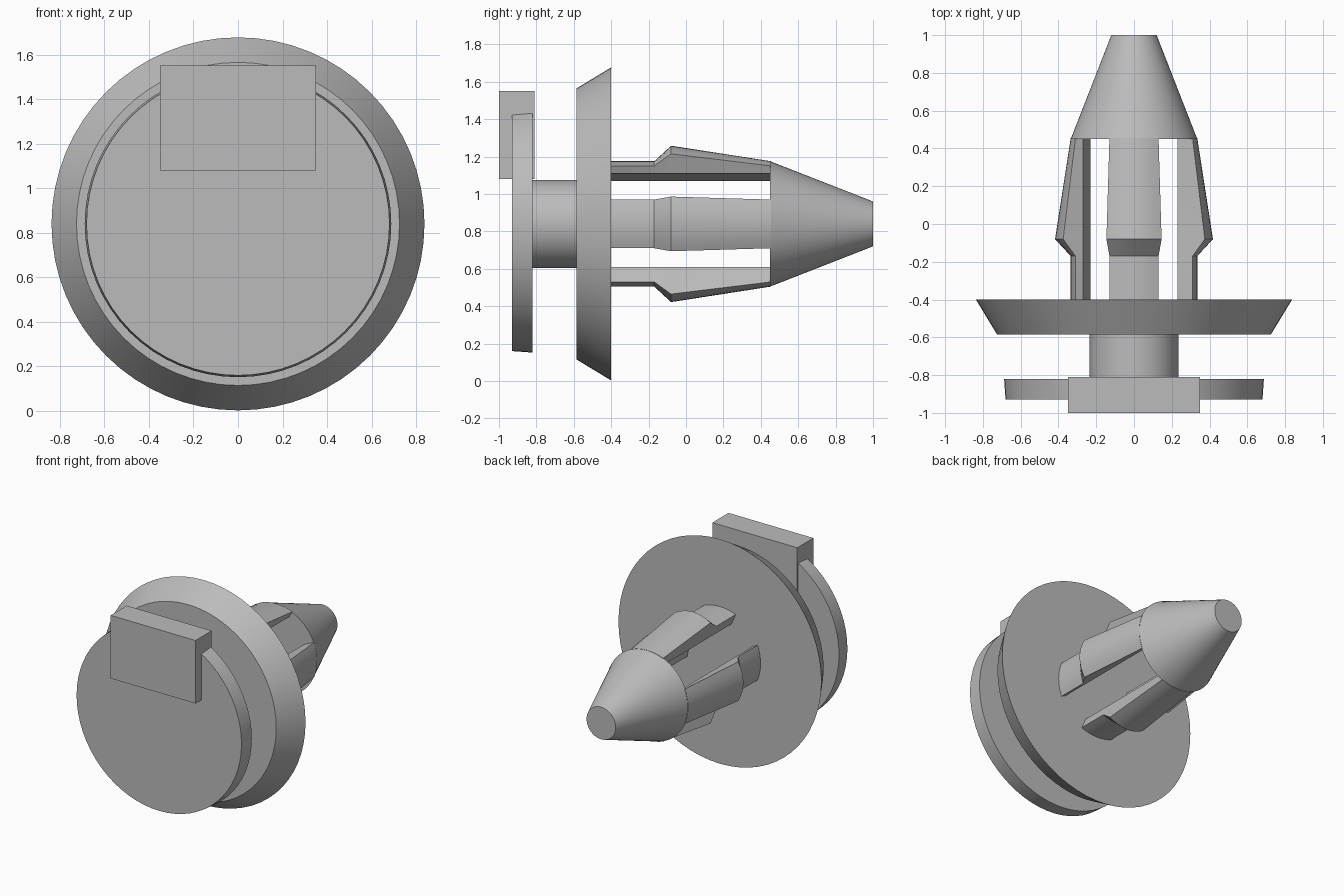
import bpy, math
from mathutils import Matrix, Vector

if "Cube" in bpy.data.objects:
    bpy.data.objects.remove(bpy.data.objects["Cube"])

CZ = 0.84  # height of the main axis

grey = bpy.data.materials.new("grey plastic")
grey.diffuse_color = (0.5, 0.5, 0.5, 1)
grey.use_nodes = True
grey.node_tree.nodes["Principled BSDF"].inputs["Base Color"].default_value = grey.diffuse_color


def make(name, verts, faces, smooth=True):
    me = bpy.data.meshes.new(name)
    me.from_pydata(verts, [], faces)
    me.materials.append(grey)
    ob = bpy.data.objects.new(name, me)
    bpy.context.collection.objects.link(ob)
    bpy.ops.object.select_all(action='DESELECT')
    ob.select_set(True)
    bpy.context.view_layer.objects.active = ob
    bpy.ops.object.mode_set(mode='EDIT')
    bpy.ops.mesh.select_all(action='SELECT')
    bpy.ops.mesh.normals_make_consistent(inside=False)
    bpy.ops.object.mode_set(mode='OBJECT')
    if smooth:
        bpy.ops.object.shade_smooth_by_angle(angle=math.radians(25))
    return ob


def loft(name, rings):
    """Closed solid through rings of equal point count."""
    n = len(rings[0])
    verts = [p for r in rings for p in r]
    faces = [list(range(n)), list(range(len(verts) - n, len(verts)))]
    for i in range(len(rings) - 1):
        for j in range(n):
            k = (j + 1) % n
            faces.append([i * n + j, i * n + k, (i + 1) * n + k, (i + 1) * n + j])
    return make(name, verts, faces)


def turned(name, profile, n=64):
    """Solid of revolution about the y axis from (y, radius) pairs."""
    rings = [[(r * math.cos(2 * math.pi * i / n), y, CZ + r * math.sin(2 * math.pi * i / n))
              for i in range(n)] for y, r in profile]
    return loft(name, rings)


# Turned parts along the axis
turned("head_disc", [(-0.93, 0.68), (-0.82, 0.688)])
turned("neck", [(-0.825, 0.235), (-0.58, 0.235)])
turned("flange", [(-0.585, 0.725), (-0.40, 0.837)])
turned("cone_tip", [(0.45, 0.335), (1.0, 0.12)])

# Rectangular tab on the head
loft("head_tab", [[(-0.35, y, 1.08), (0.35, y, 1.08), (0.35, y, 1.55), (-0.35, y, 1.55)]
                  for y in (-1.0, -0.81)])

# Four barbed legs: (y, half width, crown radius, edge radius)
STATIONS = [(-0.41, 0.13, 0.335, 0.31), (-0.17, 0.13, 0.335, 0.31),
            (-0.08, 0.146, 0.418, 0.375), (0.455, 0.13, 0.335, 0.31)]
for q in range(4):
    turn = Matrix.Rotation(q * math.pi / 2, 3, 'Y')
    rings = []
    for y, w, top, edge in STATIONS:
        section = [(-0.095, 0.23)]
        section += [(w * t / 4, top - (top - edge) * (t / 4) ** 2) for t in range(-4, 5)]
        section += [(0.11, 0.27)]
        rings.append([turn @ Vector((x, y, z)) + Vector((0, 0, CZ)) for x, z in section])
    loft(f"barbed_leg_{q + 1}", rings)
